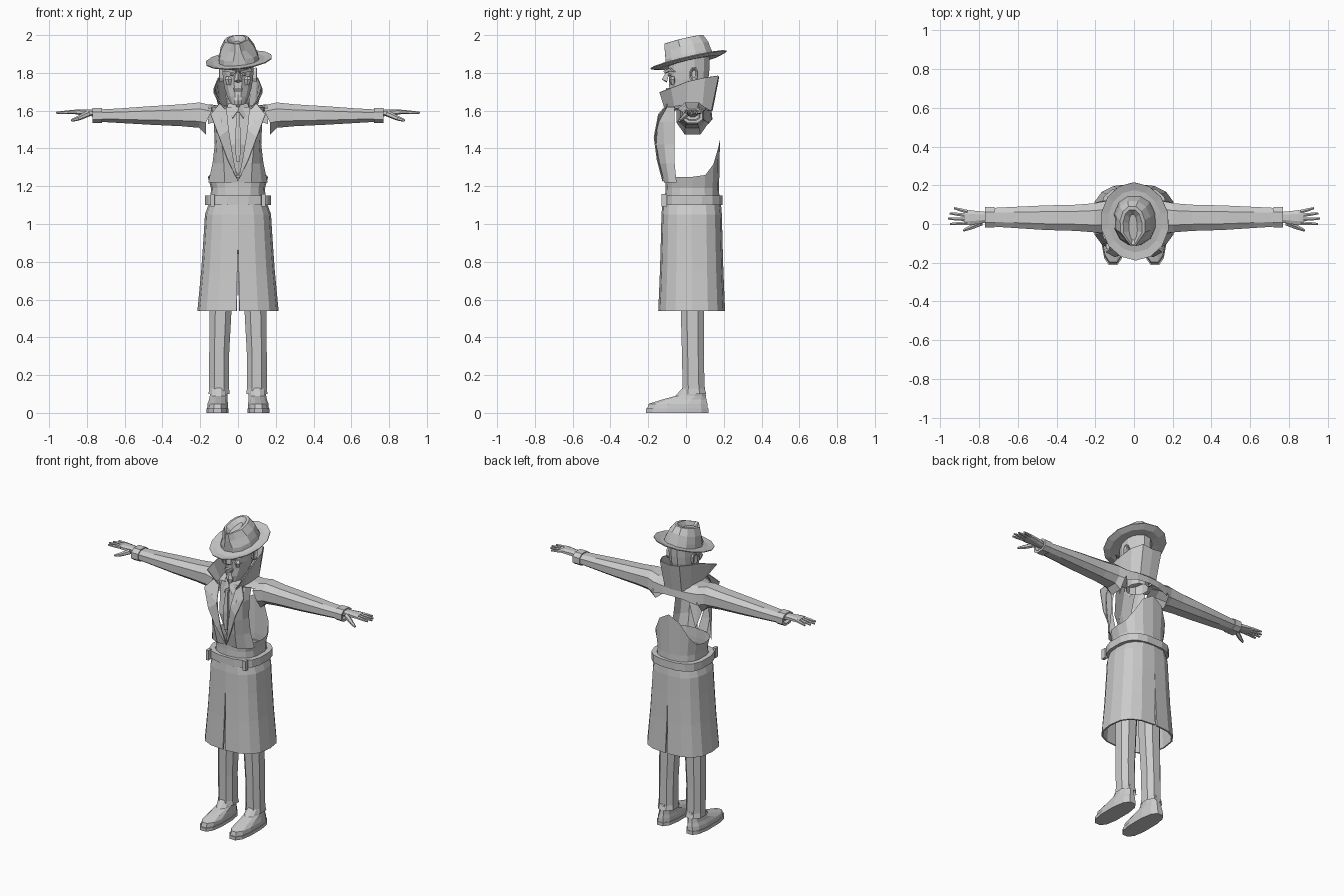
import bpy, bmesh, math
from mathutils import Matrix, Vector


def build(name, verts, faces, mirror=False, thick=0, matrix=None):
    bm = bmesh.new()
    vs = [bm.verts.new(matrix @ Vector(v) if matrix else v) for v in verts]
    for f in faces:
        bm.faces.new([vs[i] for i in f])
    bmesh.ops.recalc_face_normals(bm, faces=bm.faces)
    me = bpy.data.meshes.new(name)
    bm.to_mesh(me)
    bm.free()
    ob = bpy.data.objects.new(name, me)
    bpy.context.collection.objects.link(ob)
    if mirror:
        ob.modifiers.new("mirror", 'MIRROR')
    if thick:
        s = ob.modifiers.new("thick", 'SOLIDIFY')
        s.thickness, s.offset = thick, 0
    return ob


def loft(name, rows, closed=True, cap0=False, cap1=False, loop=False, **kw):
    """Skin a list of equal-length point rows."""
    n, m = len(rows[0]), len(rows)
    faces = []
    for r in range(m if loop else m - 1):
        q = (r + 1) % m
        for i in range(n if closed else n - 1):
            j = (i + 1) % n
            faces.append((r * n + i, r * n + j, q * n + j, q * n + i))
    if cap0:
        faces.append(tuple(range(n))[::-1])
    if cap1:
        faces.append(tuple(range((m - 1) * n, m * n)))
    return build(name, [p for r in rows for p in r], faces, **kw)


def oval(c, s, p):
    return math.copysign(abs(c) ** (2 / p), c), math.copysign(abs(s) ** (2 / p), s)


def ring(cx, cy, z, rx, ry, n=10, p=2.0, a0=None, a1=None):
    """Horizontal oval, or an arc of one when angles (degrees) are given."""
    pts = []
    for i in range(n):
        a = math.tau * (i + .5) / n if a0 is None else math.radians(a0 + (a1 - a0) * i / (n - 1))
        u, v = oval(math.cos(a), math.sin(a), p)
        pts.append((cx + rx * u, cy + ry * v, z))
    return pts


def xring(x, y0, y1, z0, z1, n=8, p=2.5):
    """Upright oval facing along x."""
    return [(x, b, c) for b, c, _ in ring((y0 + y1) / 2, (z0 + z1) / 2, 0, (y1 - y0) / 2, (z1 - z0) / 2, n, p)]


def tube(name, a, b, r0, r1, n=6, mirror=True):
    a, b = Vector(a), Vector(b)
    q = (b - a).to_track_quat('Z', 'Y')
    rows = [[tuple(c + q @ Vector(v)) for v in ring(0, 0, 0, r, r, n)]
            for c, r in ((a, r0), (a.lerp(b, .6), (r0 * .6 + r1 * .4)), (b, r1))]
    return loft(name, rows, cap0=True, cap1=True, mirror=mirror)


def box(name, c, s, mirror=False):
    bpy.ops.mesh.primitive_cube_add(size=1)
    ob = bpy.context.object
    ob.name = name
    ob.data.transform(Matrix.Translation(c) @ Matrix.Diagonal((*s, 1)))
    if mirror:
        ob.modifiers.new("mirror", 'MIRROR')
    return ob


# shoes and trouser legs
loft("shoe_sole", [ring(.108, -.047, z, .06, .17, 12, 2.6) for z in (0, .022)], cap0=True, cap1=True, mirror=True)
loft("shoe_upper", [ring(.108, -.045, .02, .057, .165, 12, 2.5), ring(.107, -.042, .048, .056, .16, 12, 2.4),
                    ring(.105, -.01, .07, .05, .122, 12, 2.2), ring(.103, .025, .09, .048, .083, 12),
                    ring(.102, .042, .135, .05, .06, 12)], cap1=True, mirror=True)
loft("trouser_leg", [ring(.1, .042, .1, .06, .07, 8, 2.4), ring(.1, .04, .13, .056, .062, 8, 2.4),
                     ring(.1, .037, .3, .056, .062, 8, 2.4), ring(.092, .034, .55, .062, .066, 8, 2.4),
                     ring(.08, .035, 1.08, .075, .085, 8, 2.4)], cap1=True, mirror=True)

# coat skirt, two halves with front and back slits
loft("coat_skirt", [ring(0, .03, z, rx, ry, 9, 2.7, -90 + s, 90 - t) for z, rx, ry, s, t in
                    ((1.11, .148, .15, 0, 0), (1.05, .17, .155, 0, 0), (.92, .178, .158, 0, 0),
                     (.75, .19, .163, .25, .1), (.54, .21, .172, .6, .5))],
     closed=False, mirror=True, thick=.01)

# belt and buckle
loft("belt", [ring(0, .033, z, .178 - d, .163 - d, 16, 2.8) for z, d in
              ((1.1, 0), (1.15, 0), (1.15, .03), (1.1, .03))], loop=True)
box("belt_loop", (.135, -.115, 1.125), (.02, .03, .065), True)

# lower bodice, rising to a point at the back below the open armholes
top = [(x, y, 1.25 + .2 * max(0, (y - .035) / .145) ** 4) for x, y, _ in
       ring(0, .035, 0, .16, .145, 17, 2.5, -90, 270)]
loft("coat_bodice", [ring(0, .033, 1.1, .148, .145, 17, 2.5, -90, 270),
                     ring(0, .033, 1.19, .143, .142, 17, 2.5, -90, 270), top], closed=False)

# coat front panels
panels = ((1.22, (.0, -.112), (.07, -.115), (.125, -.09), (.157, -.05)),
          (1.32, (.025, -.13), (.075, -.14), (.115, -.105), (.135, -.06)),
          (1.42, (.045, -.14), (.085, -.158), (.112, -.115), (.123, -.06)),
          (1.54, (.06, -.13), (.09, -.15), (.118, -.12), (.128, -.062)),
          (1.62, (.068, -.07), (.085, -.1), (.11, -.085), (.14, -.06)))
loft("coat_front", [[(x, y, z) for x, y in r] for z, *r in panels], closed=False, mirror=True)

# lapels
build("lapel", [(0, -.122, 1.225), (.028, -.145, 1.36), (.05, -.15, 1.5), (.062, -.105, 1.62),
                (.055, -.152, 1.34), (.1, -.168, 1.46), (.145, -.145, 1.58), (.1, -.1, 1.635)],
      [(0, 4, 1), (1, 4, 5, 2), (2, 5, 6), (2, 6, 7, 3)], mirror=True, thick=.006)

# shirt front and tie
build("shirt", [(0, -.1, 1.25), (.06, -.11, 1.42), (.075, -.075, 1.62), (0, -.085, 1.62), (0, -.125, 1.42)],
      [(0, 1, 4), (4, 1, 2, 3)], mirror=True)
build("shirt_collar", [(0, -.09, 1.6), (.028, -.105, 1.56), (.06, -.06, 1.6), (.05, -.04, 1.64), (.01, -.085, 1.63)],
      [(0, 1, 2, 3, 4)], mirror=True, thick=.005)
loft("tie", [ring(0, -.11, 1.59, .016, .014, 4), ring(0, -.115, 1.56, .011, .012, 4),
             ring(0, -.127, 1.45, .024, .01, 4), ring(0, -.125, 1.33, .014, .008, 4)], cap0=True, cap1=True)

# shoulder yoke
yoke = ((0, ((-.06, 1.6), (0, 1.61), (.08, 1.61), (.135, 1.6), (.14, 1.555))),
        (.08, ((-.08, 1.62), (0, 1.63), (.08, 1.63), (.13, 1.6), (.135, 1.55))),
        (.16, ((-.05, 1.61), (0, 1.632), (.07, 1.632), (.115, 1.6), (.12, 1.53))))
loft("shoulder_yoke", [[(x, y, z) for y, z in r] for x, r in yoke], closed=False, mirror=True)

# sleeves, open at the shoulder, with cuffs
sleeve = [xring(*s) for s in ((.15, -.055, .125, 1.5, 1.632), (.205, -.048, .112, 1.505, 1.648),
                              (.3, -.04, .104, 1.514, 1.637), (.46, -.035, .1, 1.522, 1.627),
                              (.62, -.024, .092, 1.532, 1.615), (.75, -.015, .085, 1.54, 1.607))]
sleeve[0] = [(x + (.02 if z < 1.55 else -.01), y, z - (.03 if z < 1.53 else 0)) for x, y, z in sleeve[0]]
loft("sleeve", sleeve, mirror=True)
loft("cuff", [xring(x, -.022 + d, .092 - d, 1.532 + d, 1.616 - d) for x, d in
              ((.72, .012), (.72, 0), (.77, 0), (.77, .015), (.75, .02))], cap1=True, mirror=True)

# hands
loft("palm", [xring(.74, .008, .062, 1.565, 1.605), xring(.8, .0, .068, 1.572, 1.608),
              xring(.85, -.008, .074, 1.578, 1.608), xring(.875, -.004, .07, 1.583, 1.604)],
     cap0=True, cap1=True, mirror=True)
for i, (y, ty, tx) in enumerate(((.063, .082, .93), (.044, .055, .952), (.024, .028, .962), (.004, 0, .95))):
    tube(f"finger_{i + 1}", (.86, y, 1.594), (tx, ty, 1.588), .011, .006)
tube("thumb", (.79, .005, 1.585), (.85, -.02, 1.558), .016, .012)
tube("thumb_tip", (.845, -.018, 1.56), (.882, -.034, 1.548), .012, .006)

# neck and head
loft("neck", [ring(0, .03, 1.56, .065, .075), ring(0, .03, 1.72, .055, .065)])
loft("head", [ring(0, -.05, 1.622, .026, .028, 12), ring(0, -.035, 1.635, .04, .052, 12),
              ring(0, -.01, 1.675, .06, .085, 12), ring(0, .01, 1.72, .074, .102, 12),
              ring(0, .014, 1.765, .082, .108, 12), ring(0, .015, 1.81, .085, .112, 12),
              ring(0, .018, 1.89, .088, .112, 12)], cap0=True, cap1=True)

# facial features
build("nose", [(0, -.1, 1.815), (0, -.128, 1.765), (.02, -.1, 1.755), (.01, -.085, 1.815), (0, -.1, 1.748)],
      [(0, 1, 2, 3), (1, 4, 2)], mirror=True)
build("brow", [(.008, -.115, 1.81), (.065, -.085, 1.825), (.075, -.06, 1.805), (.06, -.088, 1.808),
               (.012, -.108, 1.798)], [(0, 1, 2, 3, 4)], mirror=True, thick=.012)
loft("cheek", [ring(.048, -.068, 1.735, .012, .012, 6), ring(.05, -.072, 1.765, .022, .018, 6),
               ring(.05, -.068, 1.782, .014, .01, 6)], cap0=True, cap1=True, mirror=True)
loft("eye", [ring(.034, -.086, z, r, r, 6) for z, r in ((1.783, .006), (1.79, .011), (1.797, .006))],
     cap0=True, cap1=True, mirror=True)
box("upper_lip", (0, -.093, 1.716), (.05, .024, .008))
box("lower_lip", (0, -.089, 1.703), (.04, .024, .01))
loft("chin", [ring(0, -.078, 1.63, .018, .018, 6), ring(0, -.08, 1.655, .026, .022, 6),
              ring(0, -.08, 1.685, .018, .014, 6)], cap0=True, cap1=True)
loft("ear", [xring(.075, .025, .055, 1.755, 1.82), xring(.097, .018, .066, 1.75, 1.832),
             xring(.1, .024, .06, 1.76, 1.825), xring(.09, .032, .052, 1.775, 1.815)], cap1=True, mirror=True)

# turned-up coat collar
loft("coat_collar", [
    [(0, .138, 1.6), (.06, .132, 1.6), (.092, .085, 1.61), (.1, 0, 1.62), (.088, -.06, 1.615), (.06, -.11, 1.6)],
    [(0, .172, 1.775), (.07, .17, 1.785), (.103, .1, 1.775), (.112, .01, 1.755), (.126, -.08, 1.72),
     (.128, -.14, 1.697)]], closed=False, mirror=True, thick=.006)

# hat: tilted brim and pinched crown
tilt = Matrix.Translation((.005, .015, 1.862)) @ Matrix.Rotation(math.radians(-6), 4, 'Y') \
    @ Matrix.Rotation(math.radians(13), 4, 'X')
loft("hat_brim", [ring(0, 0, z, rx, ry, 14) for z, rx, ry in
                  ((-.004, .09, .11), (-.008, .14, .165), (.004, .178, .207), (.009, .178, .207),
                   (.002, .14, .165), (.006, .09, .11))], loop=True, matrix=tilt)
crown = [ring(0, cy, z, rx, ry, 12, 2.2) for cy, z, rx, ry in
         ((.005, 0, .108, .13), (.005, .03, .104, .127), (.005, .075, .092, .122), (0, .118, .066, .108),
          (-.005, .12, .05, .095), (-.01, .096, .022, .07))]
for r in (2, 3, 4):
    crown[r] = [(x * (.62 if y < -.05 else 1), y, z) for x, y, z in crown[r]]
loft("hat_crown", crown, cap0=True, cap1=True, matrix=tilt)
loft("hat_band", [ring(0, .005, z, .11 - z * .1, .132 - z * .1, 12, 2.2) for z in (.002, .03)], matrix=tilt)
